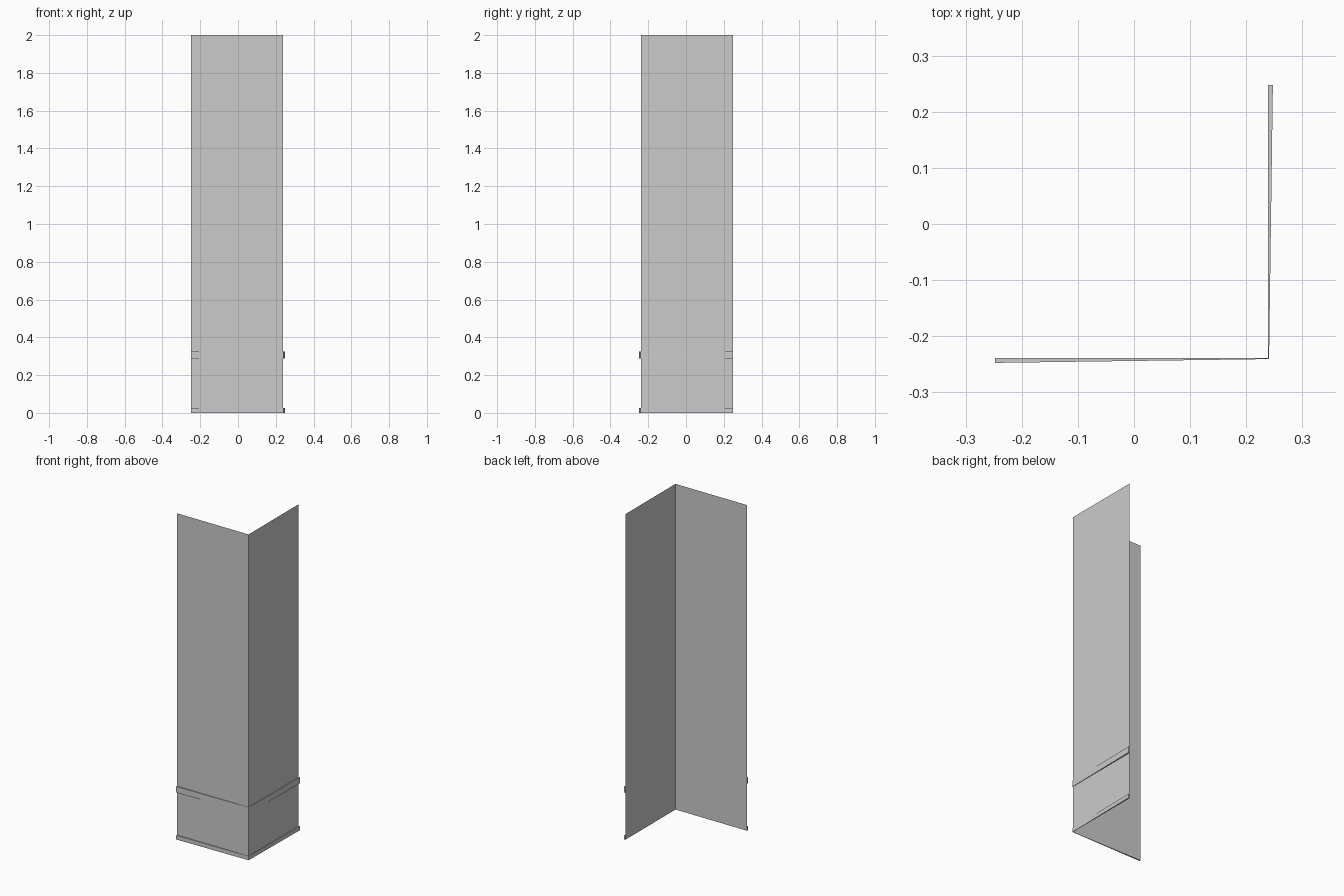
import bpy, bmesh

if "Cube" in bpy.data.objects:
    bpy.data.objects.remove(bpy.data.objects["Cube"])

W = 0.239      # wall plane offset from centre
E = 0.2475     # overall half width
C = 0.2407     # trim offset at the corner (tapers thinner than at the ends)


def extrude_profile(name, pts, z0, z1, closed):
    """Raise a plan outline from z0 to z1; closed outlines are capped."""
    bm = bmesh.new()
    low = [bm.verts.new((x, y, z0)) for x, y in pts]
    high = [bm.verts.new((x, y, z1)) for x, y in pts]
    n = len(pts)
    for i in range(n if closed else n - 1):
        j = (i + 1) % n
        bm.faces.new((low[i], low[j], high[j], high[i]))
    if closed:
        # cap as mitred quads, one per wing
        for ring in (low, high):
            bm.faces.new((ring[0], ring[1], ring[4], ring[5]))
            bm.faces.new((ring[1], ring[2], ring[3], ring[4]))
        bmesh.ops.recalc_face_normals(bm, faces=bm.faces)
    mesh = bpy.data.meshes.new(name)
    bm.to_mesh(mesh)
    bm.free()
    obj = bpy.data.objects.new(name, mesh)
    bpy.context.collection.objects.link(obj)
    return obj


# L-shaped thin wall corner
wall = [(-E, -W), (W, -W), (W, E)]
extrude_profile("corner_wall", wall, 0, 2, False)

# Tapered trim strips wrapping the outside of both wings
trim = [(-E, -E), (C, -C), (E, E), (W, E), (W, -W), (-E, -W)]
for name, z0, z1 in (("skirting_trim", 0, 0.025), ("dado_rail", 0.288, 0.325)):
    extrude_profile(name, trim, z0, z1, True)
